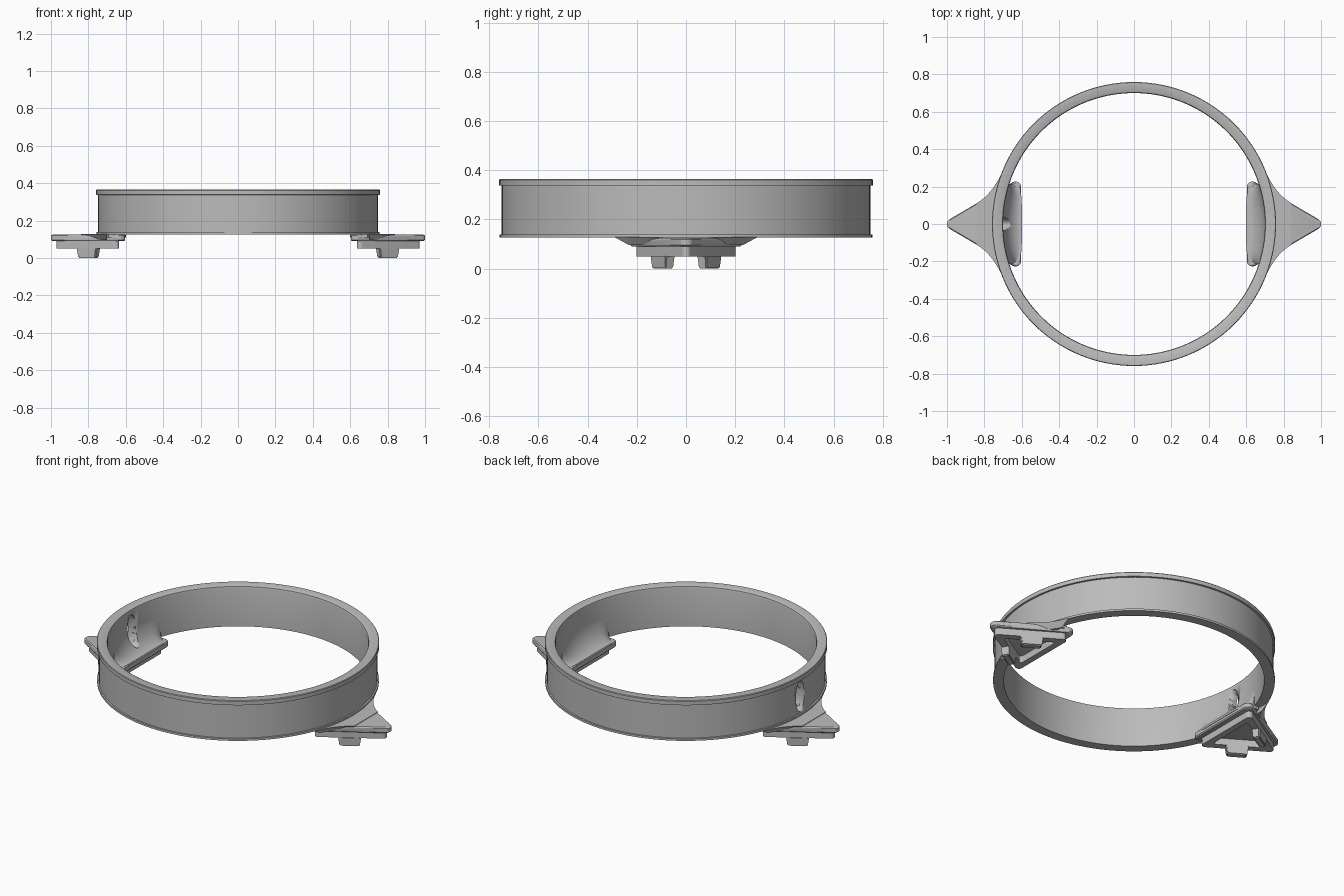
import bpy, bmesh, math
from mathutils import Vector, Matrix

cube = bpy.data.objects.get("Cube")
if cube:
    bpy.data.objects.remove(cube, do_unlink=True)

grey = bpy.data.materials.new("plain grey")
grey.use_nodes = True
COLOUR = (0.5, 0.5, 0.5, 1)
grey.diffuse_color = COLOUR
grey.node_tree.nodes["Principled BSDF"].inputs["Base Color"].default_value = COLOUR


def finish(name, bm, turn=0.0):
    """Turn a bmesh into a shaded object, rotated about the z axis."""
    bmesh.ops.rotate(bm, verts=bm.verts, matrix=Matrix.Rotation(turn, 3, 'Z'))
    bmesh.ops.recalc_face_normals(bm, faces=bm.faces)
    mesh = bpy.data.meshes.new(name)
    bm.to_mesh(mesh)
    bm.free()
    mesh.materials.append(grey)
    obj = bpy.data.objects.new(name, mesh)
    bpy.context.collection.objects.link(obj)
    bpy.ops.object.select_all(action='DESELECT')
    obj.select_set(True)
    bpy.context.view_layer.objects.active = obj
    bpy.ops.object.shade_smooth_by_angle(angle=math.radians(35))
    return obj


def bridge(bm, loops, closed):
    """Join neighbouring loops of vertices with quads."""
    count = len(loops)
    for i in range(count if closed else count - 1):
        a, b = loops[i], loops[(i + 1) % count]
        for j in range(len(a)):
            k = (j + 1) % len(a)
            bm.faces.new((a[j], a[k], b[k], b[j]))


def loop(bm, outline, z):
    return [bm.verts.new((p[0], p[1], z)) for p in outline]


def rounded_triangle(back, half_width, tip, radius, steps=8):
    corners = [Vector(c) for c in ((back, -half_width), (tip, 0), (back, half_width))]
    points = []
    for i, c in enumerate(corners):
        a = (corners[i - 1] - c).normalized()
        b = (corners[(i + 1) % 3] - c).normalized()
        half = a.angle(b) / 2
        centre = c + (a + b).normalized() * radius / math.sin(half)
        start = c + a * radius / math.tan(half) - centre
        end = c + b * radius / math.tan(half) - centre
        for s in range(steps + 1):
            points.append(centre + start.lerp(end, s / steps).normalized() * radius)
    return points


def prism(name, layers, turn):
    """Stack of (outline, z) layers, capped at both ends."""
    bm = bmesh.new()
    loops = [loop(bm, o, z) for o, z in layers]
    bridge(bm, loops, False)
    bm.faces.new(loops[0])
    bm.faces.new(loops[-1])
    return finish(name, bm, turn)


# Ring: lathed wall with a lip at the top and bottom
profile = [(.70, .126), (.757, .126), (.757, .138), (.749, .139), (.749, .337),
           (.759, .338), (.759, .361), (.756, .365), (.71, .365), (.703, .361), (.70, .35)]
bm = bmesh.new()
SEGMENTS = 128
loops = []
for s in range(SEGMENTS):
    a = math.tau * s / SEGMENTS
    loops.append([bm.verts.new((r * math.cos(a), r * math.sin(a), z)) for r, z in profile])
bridge(bm, loops, True)
ring = finish("ring", bm)


def inner_fillet(name, turn):
    """Concave web rising from the mounting pad to the inside of the ring."""
    bm = bmesh.new()
    loops = []
    rows, steps, half, low, high = 24, 10, .215, .123, .275
    for i in range(rows + 1):
        y = half * (2 * i / rows - 1)
        wall = math.sqrt(.702 ** 2 - y * y)
        front = .60 + .045 * abs(y / half) ** 8
        section = [(front, .11)]
        for s in range(steps + 1):
            t = math.pi / 2 * s / steps
            section.append((front + (wall - front) * math.sin(t),
                            low + (high - low) * (1 - math.cos(t))))
        section += [(wall + .025, high), (wall + .025, .11)]
        loops.append([bm.verts.new((x, y, z)) for x, z in section])
    bridge(bm, loops, False)
    bm.faces.new(loops[0])
    bm.faces.new(loops[-1])
    return finish(name, bm, turn)


def flare_outline(shrink):
    """Concave sweep from the ring's edge into the triangular plate."""
    a, b, c = Vector((.70, .29)), Vector((.753, .163)), Vector((.84, .112))
    side = []
    for s in range(11):
        t = s / 10
        p = a * (1 - t) ** 2 + b * 2 * t * (1 - t) + c * t * t
        side.append(Vector((p.x, p.y * shrink)))
    return side + [Vector((p.x, -p.y)) for p in reversed(side)]


def mounting_tab(prefix, turn):
    # Plate with softened edges
    full = rounded_triangle(.603, .25, 1.03, .03)
    soft = rounded_triangle(.608, .243, 1.02, .03)
    prism(prefix + "_plate", [(soft, .09), (full, .096), (full, .119), (soft, .125)], turn)
    prism(prefix + "_flare", [(flare_outline(.8), .096), (flare_outline(.9), .112),
                              (flare_outline(1), .128)], turn)

    # Hollow triangular foot below the plate
    outer = rounded_triangle(.635, .217, .99, .02)
    inner = rounded_triangle(.672, .148, .915, .012)
    bm = bmesh.new()
    bridge(bm, [loop(bm, outer, .092), loop(bm, outer, .05),
                loop(bm, inner, .05), loop(bm, inner, .092)], True)
    finish(prefix + "_foot", bm, turn)

    # Tapered pegs along the two slanted sides
    for side, label in ((1, "a"), (-1, "b")):
        bm = bmesh.new()
        bmesh.ops.create_cube(bm, size=1)
        for v in bm.verts:
            taper = .86 if v.co.z < 0 else 1
            v.co = Vector((v.co.x * .126 * taper, v.co.y * .045 * taper, v.co.z * .056))
        bmesh.ops.bevel(bm, geom=bm.edges[:], offset=.005, segments=2, affect='EDGES')
        bmesh.ops.rotate(bm, verts=bm.verts, matrix=Matrix.Rotation(-side * .54, 3, 'Z'))
        bmesh.ops.translate(bm, verts=bm.verts, vec=(.80, side * .095, .028))
        finish(prefix + "_peg_" + label, bm, turn)
    return inner_fillet(prefix + "_inner_fillet", turn)


mounting_tab("left_tab", 0)
right_fillet = mounting_tab("right_tab", math.pi)

# Oval hole through the ring and web on the right side
bm = bmesh.new()
bmesh.ops.create_cone(bm, cap_ends=True, segments=40, radius1=1, radius2=1, depth=.36)
bmesh.ops.rotate(bm, verts=bm.verts, matrix=Matrix.Rotation(math.pi / 2, 3, 'Y'))
bmesh.ops.scale(bm, verts=bm.verts, vec=(1, .038, .092))
bmesh.ops.translate(bm, verts=bm.verts, vec=(-.72, 0, .24))
cutter = finish("hole_cutter", bm)
cutter.hide_render = True
cutter.hide_viewport = True
cutter.display_type = 'WIRE'
for target in (ring, right_fillet):
    cut = target.modifiers.new("oval hole", 'BOOLEAN')
    cut.operation = 'DIFFERENCE'
    cut.solver = 'EXACT'
    cut.object = cutter
